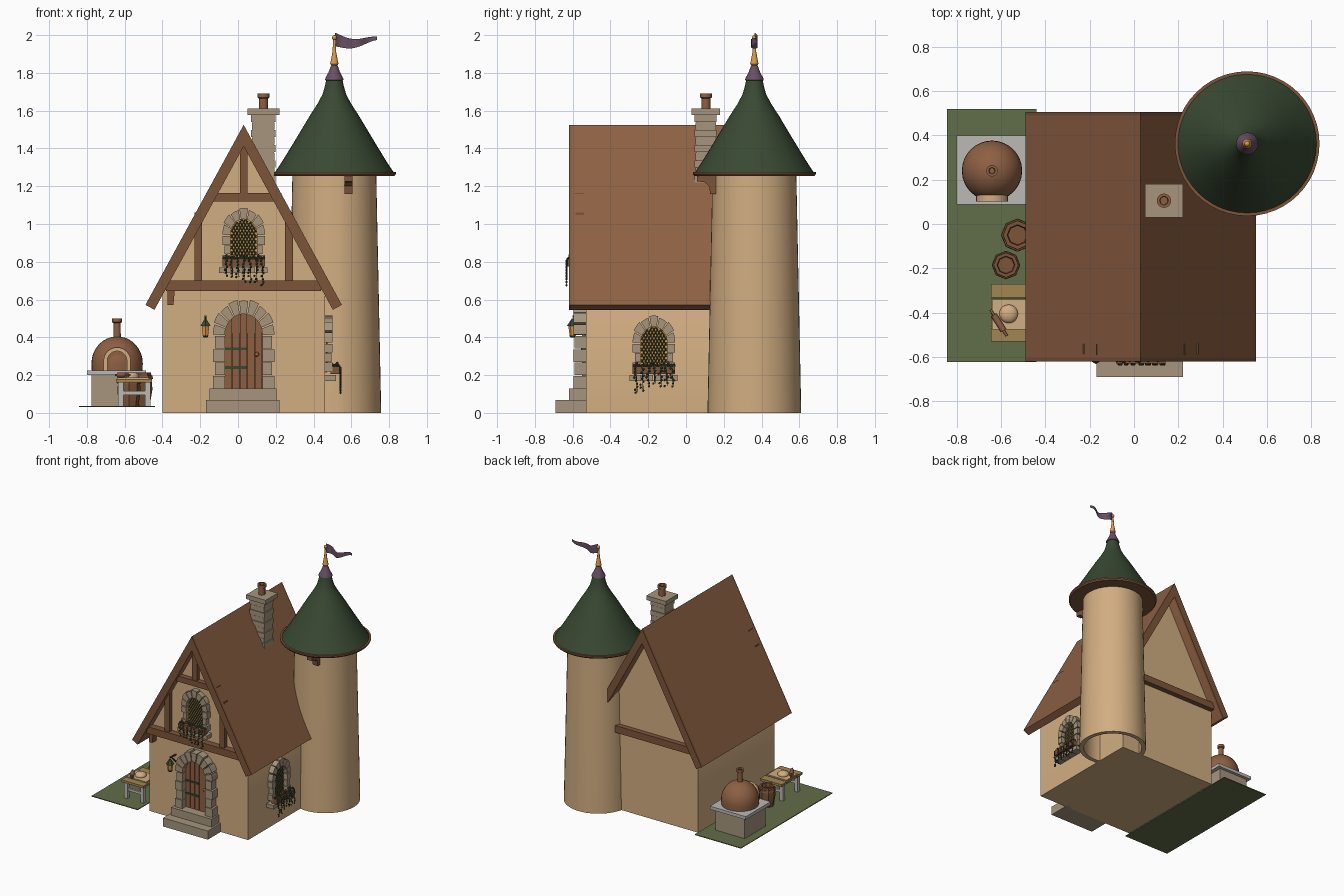
import bpy, bmesh, math, random
from mathutils import Matrix, Vector

random.seed(4)
if "Cube" in bpy.data.objects:
    bpy.data.objects.remove(bpy.data.objects["Cube"])


def material(name, *rgb):
    m = bpy.data.materials.new(name)
    m.use_nodes = True
    m.diffuse_color = (*rgb, 1)
    m.node_tree.nodes["Principled BSDF"].inputs["Base Color"].default_value = (*rgb, 1)
    return m


PLASTER = material("tan plaster", .64, .42, .22)
ROOF = material("terracotta brown", .27, .117, .056)
TIMBER = material("dark timber", .205, .09, .042)
STONE = material("grey stone", .38, .30, .205)
GREEN = material("deep green", .04, .066, .032)
AMBER = material("amber", .72, .33, .07)
PURPLE = material("dusty purple", .14, .08, .13)
LAWN = material("lawn green", .12, .155, .065)
PALE = material("pale grey", .5, .49, .47)
BOARD = material("yellow wood", .36, .24, .085)
HERE = Matrix.Identity(4)
RX = .03  # centre line of the house


def finish(name, bm, mat, M=HERE):
    """Weld, orient and shade the mesh, then link it as an object."""
    bmesh.ops.remove_doubles(bm, verts=bm.verts, dist=1e-5)
    bmesh.ops.recalc_face_normals(bm, faces=bm.faces)
    for f in bm.faces:
        f.smooth = True
    for e in bm.edges:
        e.smooth = len(e.link_faces) == 2 and e.calc_face_angle(0) < .6
    bm.transform(M)
    me = bpy.data.meshes.new(name)
    bm.to_mesh(me)
    bm.free()
    me.materials.append(mat)
    ob = bpy.data.objects.new(name, me)
    bpy.context.collection.objects.link(ob)
    return ob


def prism(name, pts, y0, y1, mat, M=HERE):
    """Extrude an x-z outline along y."""
    bm = bmesh.new()
    f = bm.faces.new([bm.verts.new((x, y0, z)) for x, z in pts])
    ext = bmesh.ops.extrude_face_region(bm, geom=[f])["geom"]
    bmesh.ops.translate(bm, vec=(0, y1 - y0, 0), verts=[v for v in ext if isinstance(v, bmesh.types.BMVert)])
    return finish(name, bm, mat, M)


def box(name, x0, x1, y0, y1, z0, z1, mat, M=HERE):
    return prism(name, [(x0, z0), (x1, z0), (x1, z1), (x0, z1)], y0, y1, mat, M)


def lathe(name, profile, at, mat, segs=32, M=HERE):
    """Spin (radius, height) points around a vertical axis."""
    bm = bmesh.new()
    vs = [bm.verts.new((r, 0, z)) for r, z in profile]
    es = [bm.edges.new(p) for p in zip(vs, vs[1:])]
    bmesh.ops.spin(bm, geom=vs + es, cent=(0, 0, 0), axis=(0, 0, 1), angle=math.tau, steps=segs)
    return finish(name, bm, mat, M @ Matrix.Translation(at))


def rod(name, a, b, r, mat, M=HERE, r2=None, segs=8):
    a, b = Vector(a), Vector(b)
    d = b - a
    bm = bmesh.new()
    bmesh.ops.create_cone(bm, cap_ends=True, segments=segs, radius1=r, radius2=r if r2 is None else r2, depth=d.length)
    return finish(name, bm, mat, M @ Matrix.Translation((a + b) / 2) @ d.to_track_quat('Z', 'Y').to_matrix().to_4x4())


def blob(name, at, r, mat, M=HERE, flat=1, detail=1):
    bm = bmesh.new()
    bmesh.ops.create_icosphere(bm, subdivisions=detail, radius=r)
    return finish(name, bm, mat, M @ Matrix.Translation(at) @ Matrix.Diagonal((1, 1, flat, 1)))


def arc(r, ky, spring, a0, a1, n):
    return [(r * math.cos(a0 + (a1 - a0) * i / n), spring + r * ky * math.sin(a0 + (a1 - a0) * i / n))
            for i in range(n + 1)]


def arch_stones(name, z0, spring, rin, rout, ky, depth, n, courses, M):
    """Wedge stones over two stacked jambs."""
    for i in range(n):
        a, b = math.pi * i / n + .025, math.pi * (i + 1) / n - .025
        out = rout + (.006 if i % 2 else 0)
        prism(name + "_wedge", arc(rin, ky, spring, a, b, 3) + arc(out, ky, spring, b, a, 3), -depth, 0, STONE, M)
    h = (spring - z0) / courses
    for s in (-1, 1):
        for i in range(courses):
            x = sorted((s * rin, s * (rout - .012 * (i % 2))))
            box(name + "_jamb", *x, -depth + .004 * (i % 2), 0, z0 + i * h, z0 + (i + 1) * h - .004, STONE, M)


def window(name, M):
    """Arched lattice window with sill, flower box and hanging vines."""
    arch_stones(name, .05, .2, .07, .113, 1.22, .04, 7, 3, M)
    prism(name + "_glass", [(-.072, .04), (.072, .04)] + arc(.072, 1.22, .2, 0, math.pi, 12), -.008, 0, AMBER, M)

    def inside(x, z):
        return abs(x) < .07 and z > .05 and (z < .2 or x * x + ((z - .2) / 1.22) ** 2 < .0049)
    for s in (-1, 1):
        for k in range(-4, 14):
            path = [(x, .03 * k + s * x * 1.7) for x in [i * .0035 for i in range(-20, 21)]]
            path = [p for p in path if inside(*p)]
            if len(path) > 2:
                (xa, za), (xb, zb) = path[0], path[-1]
                rod(name + "_lattice", (xa, -.01, za), (xb, -.01, zb), .003, GREEN, M, segs=4)
    for i in range(4):
        box(name + "_sill", -.13 + i * .065, -.069 + i * .065, -.06, 0, 0, .03, STONE, M)
    box(name + "_flower_box", -.112, .112, -.078, -.03, .035, .075, TIMBER, M)
    for i in range(16):
        x = -.105 + i * .014
        blob(name + "_leaves", (x, -.055 + random.uniform(-.015, .015), .08), random.uniform(.009, .014), GREEN, M)
        if i % 3 == 1:
            blob(name + "_flower", (x, -.065, .094), .008, (AMBER, PURPLE)[i % 2], M)
    for i in range(7):
        x, low = -.095 + i * .032, random.uniform(-.065, -.01)
        rod(name + "_vine", (x, -.08, .08), (x + .006, -.082, low), .002, GREEN, M, segs=4)
        z = low
        while z < .07:
            blob(name + "_vine_leaf", (x + random.uniform(-.009, .009), -.082, z), .007, GREEN, M)
            z += .016


# House body with gables; the front gable projects a little
prism("house_walls", [(RX - .43, 0), (RX + .43, 0), (RX + .43, .64), (RX, 1.42), (RX - .43, .64)], -.53, .42, PLASTER)
prism("front_gable", [(RX - .42, .65), (RX + .42, .65), (RX, 1.42)], -.55, -.52, PLASTER)


def slope(s, lift=0):
    return [(RX, 1.525 + lift), (RX + s * .52, .572 + lift), (RX + s * .472, .546), (RX, 1.411)]


# Roof slopes, bargeboards and back beam
for s in (-1, 1):
    prism("roof_slope", slope(s), -.605, .49, ROOF)
    prism("front_bargeboard", slope(s), -.62, -.605, TIMBER)
    prism("back_bargeboard", slope(s), .49, .505, TIMBER)
    x = RX + s * .24
    box("gable_post", x - .02, x + .02, -.585, -.54, .69, 1.06, TIMBER)
box("gable_beam", RX - .41, RX + .41, -.6, -.52, .645, .70, TIMBER)
box("collar_beam", RX - .2, RX + .2, -.59, -.54, 1.12, 1.165, TIMBER)
box("king_post", RX - .02, RX + .02, -.585, -.54, 1.16, 1.44, TIMBER)
box("back_beam", RX - .42, RX + .42, .41, .46, .62, .675, TIMBER)
prism("beam_bracket", [(-.372, .57), (-.342, .57), (-.335, .645), (-.372, .645)], -.58, -.53, TIMBER)

# Doorway: steps, stone arch, planks, straps and handle
box("lower_step", RX - .2, RX + .19, -.69, -.5, 0, .068, STONE)
box("upper_step", RX - .18, RX + .175, -.62, -.5, .068, .13, STONE)
DOOR = Matrix.Translation((RX, -.53, 0))
arch_stones("door", .13, .41, .1, .163, 1.13, .065, 9, 4, DOOR)


def door_top(x):
    return .41 + 1.13 * math.sqrt(max(0, .0104 - x * x))


for i in range(5):
    a, b = -.1 + i * .04, -.063 + i * .04
    tops = [(b + (a - b) * j / 4, door_top(b + (a - b) * j / 4)) for j in range(5)]
    prism("door_plank", [(a, .13), (b, .13)] + tops, -.02, 0, ROOF, DOOR)
box("door_backing", -.1, .1, -.008, 0, .13, .42, TIMBER, DOOR)
for z in (.24, .34):
    box("door_strap", -.1, .015, -.027, -.015, z - .007, z + .007, GREEN, DOOR)
blob("door_handle", (.07, -.03, .31), .014, AMBER, DOOR)

# Wall lantern on its arm
L = Matrix.Translation((-.172, -.6, 0))
rod("lantern_arm", (0, .07, .505), (0, 0, .51), .006, GREEN, L)
rod("lantern_brace", (0, .07, .45), (0, .015, .505), .005, GREEN, L)
rod("lantern_glass", (0, 0, .41), (0, 0, .46), .016, AMBER, L, r2=.023, segs=6)
rod("lantern_cap", (0, 0, .46), (0, 0, .5), .031, GREEN, L, r2=.004, segs=6)
rod("lantern_base", (0, 0, .398), (0, 0, .411), .01, GREEN, L, r2=.02, segs=6)

window("gable_window", Matrix.Translation((RX, -.55, .74)))
window("side_window", Matrix.Translation((RX + .43, -.17, .17)) @ Matrix.Rotation(math.pi / 2, 4, 'Z'))

# Chimney of uneven courses, cap and pot
for i in range(13):
    d = .004 * (i % 2)
    z = 1.06 + i * .04
    box("chimney_course", .07 + d, .198 - d, .045 + d, .162 - d, z, z + .037, STONE)
box("chimney_core", .077, .19, .052, .155, 1.05, 1.58, STONE)
box("chimney_cap", .05, .22, .03, .18, 1.578, 1.612, STONE)
lathe("chimney_pot", [(.024, 1.61), (.024, 1.665), (.032, 1.67), (.032, 1.692), (.019, 1.692), (.017, 1.63), (0, 1.63)],
      (.135, .105, 0), ROOF, 20)

# Round tower, open below, with a flared roof and finial
T = (.51, .362, 0)
lathe("tower_wall", [(.222, 1.262), (.248, .01), (.248, 0), (.215, 0), (.195, 1.25)], T, PLASTER, 48)
lathe("tower_brim", [(0, 1.255), (.318, 1.255), (.326, 1.265), (.326, 1.276), (.3, 1.276)], T, TIMBER, 48)
lathe("tower_roof", [(.313, 1.275), (.272, 1.338), (.228, 1.41), (.178, 1.493), (.132, 1.57), (.09, 1.635),
                     (.063, 1.685), (.05, 1.73), (.04, 1.78)], T, GREEN, 48)
lathe("finial_skirt", [(.035, 1.757), (.05, 1.762), (.047, 1.772), (.03, 1.805), (.017, 1.84), (0, 1.842)], T, PURPLE, 24)
lathe("finial_spike", [(.012, 1.835), (.022, 1.848), (.019, 1.862), (.01, 1.91), (.006, 1.98)], T, AMBER, 16)
blob("finial_ball", (.51, .362, 1.987), .013, AMBER, detail=2)
prism("tower_bracket", [(0, 1.255), (-.1, 1.255), (-.1, 1.225), (-.06, 1.222), (-.035, 1.2), (-.03, 1.16), (0, 1.16)],
      -.022, .022, TIMBER, Matrix.Translation((.585, .158, 0)) @ Matrix.Rotation(math.pi / 2, 4, 'Z'))

# Pennant rippling toward +x
bm = bmesh.new()
last = None
for i in range(17):
    t = i / 16
    z = 1.967 - .014 * math.sin(t * 5.2 - .6) + .002
    y = .362 + .017 * math.sin(t * 9)
    w = .027 * (1 - t) + .009
    pair = [bm.verts.new((.513 + .222 * t, y, z + k * w)) for k in (-1, 1)]
    if last:
        bm.faces.new((last[0], pair[0], pair[1], last[1]))
    last = pair
finish("pennant", bm, PURPLE)

# Garden patch with the bread oven
box("lawn", -.842, -.44, -.622, .518, .03, .036, LAWN)
box("oven_base", -.775, -.52, .115, .375, .036, .2, STONE)
box("oven_slab", -.8, -.488, .088, .398, .2, .225, PALE)
OVEN = Matrix.Translation((-.64, .24, 0))
dome = [(.136 * math.cos(a), .262 + .143 * math.sin(a)) for a in [i * math.pi / 16 for i in range(9)]]
lathe("oven_dome", [(.134, .222)] + dome, (0, 0, 0), ROOF, 32, OVEN)
lathe("oven_flue", [(.02, .39), (.018, .475), (.026, .48), (.026, .5), (.014, .5), (.012, .44), (0, .44)],
      (0, 0, 0), ROOF, 16, OVEN)
prism("oven_arch", [(.072, .225)] + arc(.072, 1, .275, 0, math.pi, 12) + [(-.072, .225), (-.052, .225)]
      + arc(.052, 1, .275, math.pi, 0, 12) + [(.052, .225)], -.138, -.08, PLASTER, OVEN)
prism("oven_door", [(-.054, .225), (.054, .225)] + arc(.054, 1, .275, 0, math.pi, 12), -.128, -.08, ROOF, OVEN)

# Faceted barrels
for x, y, r, top in ((-.525, -.05, .072, .215), (-.577, -.185, .062, .19)):
    lathe("barrel", [(0, .036), (r * .8, .036), (r, .036 + (top - .036) * .5), (r * .9, top), (r * .65, top),
                     (r * .6, top - .03), (0, top - .03)], (x, y, 0), TIMBER, 8)
    lathe("barrel_hoop", [(r * .93, top - .035), (r * 1.04, top - .035), (r * 1.0, top - .018), (r * .9, top - .018)],
          (x, y, 0), ROOF, 8)

# Work table with dough and rolling pin
for i in range(4):
    y = -.53 + i * .066
    box("table_plank", -.645, -.455, y, y + .062, .162, .18, BOARD)
for y in (-.5, -.315):
    for x in (-.62, -.478):
        box("table_leg", x - .014, x + .014, y - .014, y + .014, .036, .162, PALE)
    box("table_rail", -.62, -.478, y - .008, y + .008, .095, .115, PALE)
box("dough_board", -.64, -.47, -.475, -.34, .18, .188, PLASTER)
blob("dough", (-.565, -.405, .192), .042, PLASTER, flat=.6, detail=3)
rod("rolling_pin", (-.632, -.41, .2), (-.588, -.48, .2), .014, ROOF, segs=16)
rod("rolling_pin_handle", (-.647, -.386, .2), (-.573, -.504, .2), .006, ROOF, segs=12)
